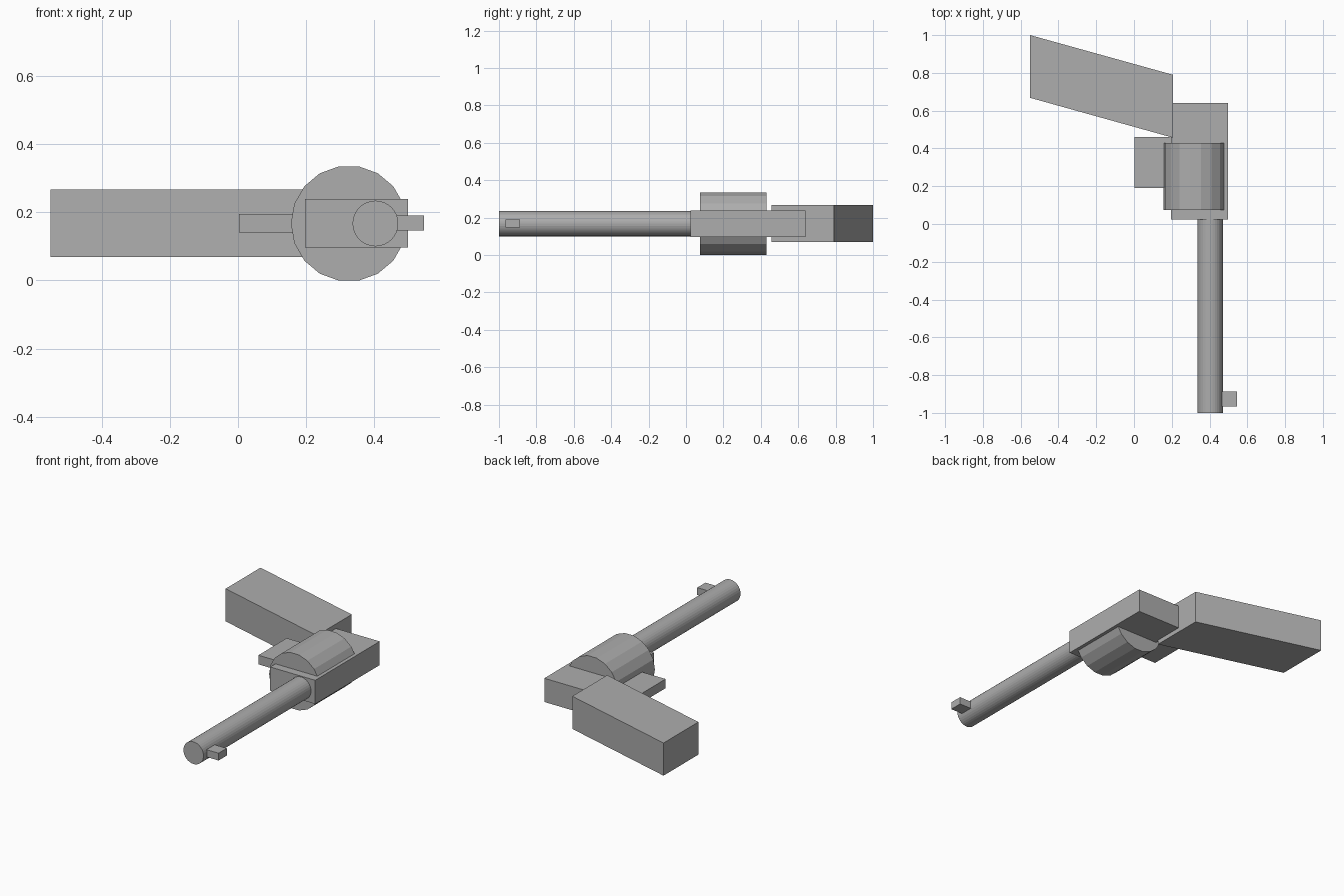
import bpy, bmesh
from math import pi
from mathutils import Matrix

if "Cube" in bpy.data.objects:
    bpy.data.objects.remove(bpy.data.objects["Cube"])

grey = bpy.data.materials.new("plain_grey")
grey.diffuse_color = (0.42, 0.42, 0.42, 1)
grey.use_nodes = True
grey.node_tree.nodes["Principled BSDF"].inputs["Base Color"].default_value = grey.diffuse_color


def add_object(name, bm):
    bmesh.ops.recalc_face_normals(bm, faces=bm.faces[:])
    mesh = bpy.data.meshes.new(name)
    bm.to_mesh(mesh)
    bm.free()
    mesh.materials.append(grey)
    obj = bpy.data.objects.new(name, mesh)
    bpy.context.collection.objects.link(obj)
    return obj


def prism(name, outline, z0, z1):
    """Extrude an outline drawn in the xy plane from z0 to z1."""
    bm = bmesh.new()
    face = bm.faces.new([bm.verts.new((x, y, z0)) for x, y in outline])
    ext = bmesh.ops.extrude_face_region(bm, geom=[face])["geom"]
    verts = [v for v in ext if isinstance(v, bmesh.types.BMVert)]
    bmesh.ops.translate(bm, verts=verts, vec=(0, 0, z1 - z0))
    return add_object(name, bm)


def box(name, x0, x1, y0, y1, z0, z1):
    return prism(name, [(x0, y0), (x1, y0), (x1, y1), (x0, y1)], z0, z1)


def rod(name, x, z, radius, y0, y1, sides):
    """Flat-sided cylinder along y, with a corner pointing to +x."""
    bm = bmesh.new()
    bmesh.ops.create_cone(bm, cap_ends=True, segments=sides,
                          radius1=radius, radius2=radius, depth=y1 - y0)
    # create_cone starts at +y, so turn a corner to +x before tipping over
    turn = Matrix.Rotation(pi / 2, 4, 'X') @ Matrix.Rotation(-pi / 2, 4, 'Z')
    bm.transform(Matrix.Translation((x, (y0 + y1) / 2, z)) @ turn)
    return add_object(name, bm)


MID = 0.167

# Barrel and drum
rod("barrel", 0.403, MID, 0.067, -1.0, 0.03, 32)
rod("drum", 0.325, MID, 0.17, 0.075, 0.43, 18)

# Frame, front sight and trigger guard
box("frame", 0.197, 0.498, 0.025, 0.64, 0.096, 0.239)
box("front_sight", 0.45, 0.546, -0.965, -0.887, 0.146, 0.19)
box("trigger_guard", 0.003, 0.2, 0.19, 0.46, 0.14, 0.195)

# Slanted grip
prism("grip", [(-0.55, 0.668), (0.206, 0.457), (0.206, 0.79), (-0.55, 1.0)],
      0.069, 0.266)
